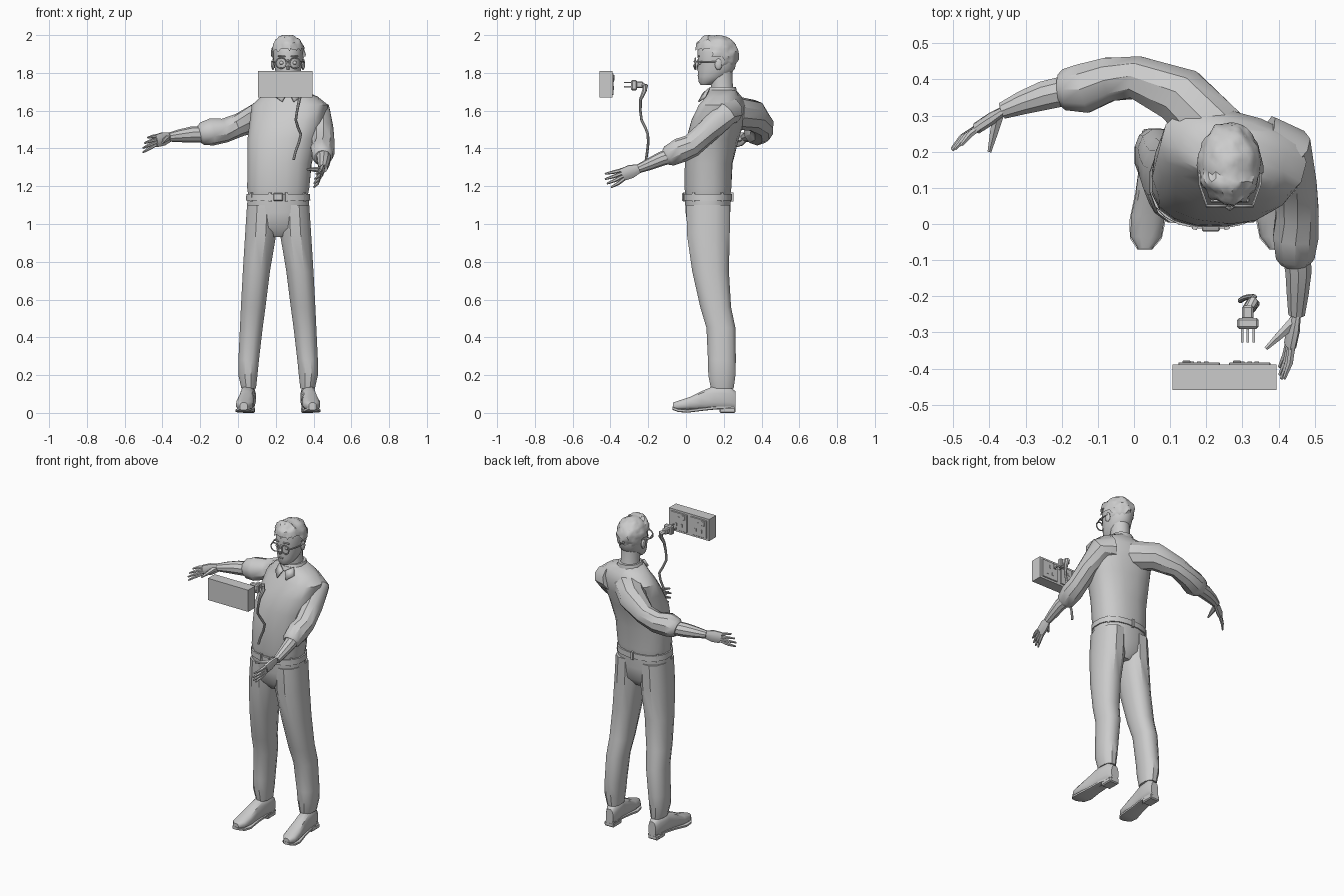
import bpy, bmesh, math
from mathutils import Vector, Matrix, noise

cube = bpy.data.objects.get("Cube")
if cube:
    bpy.data.objects.remove(cube)

grey = bpy.data.materials.new("plain_grey")
grey.use_nodes = True
tone = (0.6, 0.6, 0.6, 1)
grey.diffuse_color = tone
grey.node_tree.nodes["Principled BSDF"].inputs["Base Color"].default_value = tone
parts = []


def register(ob, name):
    ob.name = name
    ob.data.materials.append(grey)
    parts.append(ob)
    return ob


def finish(bm, name):
    bmesh.ops.recalc_face_normals(bm, faces=bm.faces)
    me = bpy.data.meshes.new(name)
    bm.to_mesh(me)
    bm.free()
    ob = bpy.data.objects.new(name, me)
    bpy.context.collection.objects.link(ob)
    return register(ob, name)


def ring(c, u, v, a, b, n, p):
    """Rounded outline around c; a power p under 1 makes it boxier."""
    out = []
    for i in range(n):
        t = math.tau * (i + 0.5) / n
        cs, sn = math.cos(t), math.sin(t)
        out.append(Vector(c) + u * math.copysign(abs(cs) ** p, cs) * a
                   + v * math.copysign(abs(sn) ** p, sn) * b)
    return out


def loft(name, rings):
    bm = bmesh.new()
    rows = [[bm.verts.new(p) for p in r] for r in rings]
    n = len(rows[0])
    for lo, hi in zip(rows, rows[1:]):
        for i in range(n):
            j = (i + 1) % n
            bm.faces.new((lo[i], lo[j], hi[j], hi[i]))
    bm.faces.new(rows[0])
    bm.faces.new(rows[-1])
    return finish(bm, name)


def stack(name, levels, n=14, p=0.85):
    """Horizontal sections: z, x, y, half width, half depth, twist in degrees."""
    rings = []
    for z, x, y, a, b, *twist in levels:
        r = Matrix.Rotation(math.radians(twist[0] if twist else 0), 3, 'Z')
        rings.append(ring((x, y, z), r @ Vector((1, 0, 0)), r @ Vector((0, 1, 0)), a, b, n, p))
    return loft(name, rings)


def tube(name, pts, radii, n=8, flat=1.0, ref=(0, 0, 1), p=1):
    """Sections across a path; flat scales them at right angles to ref."""
    pts = [Vector(q) for q in pts]
    rings = []
    for i, q in enumerate(pts):
        t = (pts[min(i + 1, len(pts) - 1)] - pts[max(i - 1, 0)]).normalized()
        u = t.cross(Vector(ref)).normalized()
        rings.append(ring(q, u, u.cross(t), radii[i] * flat, radii[i], n, p))
    return loft(name, rings)


def box(name, c, size, bevel=0):
    bm = bmesh.new()
    bmesh.ops.create_cube(bm, size=1, matrix=Matrix.Translation(c) @ Matrix.Diagonal((*size, 1)))
    if bevel:
        bmesh.ops.bevel(bm, geom=bm.edges[:], offset=bevel, segments=1, affect='EDGES')
    return finish(bm, name)


def blob(name, c, size, sub=2):
    bm = bmesh.new()
    bmesh.ops.create_icosphere(bm, subdivisions=sub, radius=1,
                               matrix=Matrix.Translation(c) @ Matrix.Diagonal((*size, 1)))
    return finish(bm, name)


# Shirt, twisted so that the right shoulder swings back
stack("shirt", [
    (1.15, .212, .116, .16, .12), (1.19, .213, .116, .167, .126), (1.32, .22, .12, .172, .127, -2),
    (1.45, .238, .14, .188, .137, -7), (1.55, .262, .17, .2, .135, -13),
    (1.63, .275, .195, .205, .115, -15), (1.675, .272, .2, .15, .09, -12), (1.71, .265, .19, .072, .075)], 16)
stack("collar", [(1.68, .265, .188, .085, .085), (1.725, .265, .195, .066, .072)], 12)

# Collar flaps
for s in (-1, 1):
    bm = bmesh.new()
    q = [bm.verts.new((.265 + s * dx, y, z)) for dx, y, z in
         ((.005, .095, 1.69), (.03, .07, 1.645), (.065, .105, 1.67), (.05, .125, 1.715))]
    bm.faces.new(q)
    flap = finish(bm, "collar_flap")
    flap.modifiers.new("thickness", 'SOLIDIFY').thickness = 0.008

# Trousers: hips and two mirrored legs
MID = .2125
stack("trouser_hips", [(.93, MID, .12, .05, .07), (.98, MID, .118, .15, .11),
                       (1.06, MID, .116, .17, .12), (1.155, MID, .116, .163, .125)], 16)
for s, side in ((-1, "right"), (1, "left")):
    stack(side + "_trouser_leg", [(z, MID + s * d, y, a, b) for z, d, y, a, b in (
        (1.1, .085, .118, .082, .118), (.95, .092, .118, .085, .117), (.75, .115, .13, .074, .1),
        (.56, .132, .157, .067, .084), (.45, .142, .185, .062, .079), (.28, .156, .19, .056, .076),
        (.2, .16, .19, .052, .074), (.13, .156, .192, .04, .062))], 12)
    # Shoe with sole and heel
    sections = ((.262, .026, .1), (.23, .038, .13), (.15, .038, .13), (.08, .04, .1),
                (.02, .048, .07), (-.035, .044, .052), (-.068, .02, .04))
    loft(side + "_shoe", [ring((MID + s * (.158 + (.2 - y) * .09), y, .015 + h / 2), Vector((1, 0, 0)),
                               Vector((0, 0, 1)), w, h / 2, 12, .75) for y, w, h in sections])
    loft(side + "_sole", [ring((MID + s * (.158 + (.2 - y) * .09), y, z), Vector((1, 0, 0)),
                               Vector((0, 0, 1)), w, .009, 8, .5) for y, w, z in (
        (.262, .028, .028), (.17, .038, .028), (.09, .042, .02), (.01, .052, .01),
        (-.04, .046, .013), (-.072, .02, .025))])
    box(side + "_heel", (MID + s * .156, .22, .015), (.068, .085, .03), .006)

# Belt, loops and buckle
stack("belt", [(1.125, MID, .116, .172, .13), (1.16, MID, .116, .17, .13)], 20)
for a in (35, 75, 105, 145, 215, 270, 325):
    t = math.radians(a)
    loop = box("belt_loop", (0, 0, 0), (.014, .016, .05))
    loop.location = (MID + .168 * math.cos(t), .116 - .128 * math.sin(t), 1.143)
    loop.rotation_euler.z = math.pi / 2 - t
box("belt_buckle", (MID, -.014, 1.143), (.05, .014, .042), .004)


def hand(side, wrist, knuckles, tip, spread, thumb):
    wrist, knuckles, tip, spread, thumb = map(Vector, (wrist, knuckles, tip, spread, thumb))
    tube(side + "_palm", [wrist, wrist.lerp(knuckles, .5), knuckles], (.024, .038, .036), 8, .45, spread)
    for k, reach in zip((-1, -.33, .33, 1), (.8, .96, 1, .92)):
        base = knuckles + spread * k * .75 - (knuckles - wrist) * .1
        end = knuckles + (tip - knuckles) * reach + spread * k * 1.35
        bend = base.lerp(end, .55) + (base - thumb).normalized() * .006
        tube(side + "_finger", [base, bend, end], (.0105, .0095, .005), 6)
    root = wrist.lerp(knuckles, .25)
    tube(side + "_thumb", [root, root.lerp(thumb, .55), thumb], (.018, .012, .006), 6)


# Right arm, reaching out sideways
tube("right_sleeve", [(.23, .25, 1.59), (.13, .355, 1.575), (.01, .405, 1.525), (-.07, .4, 1.495),
                      (-.14, .375, 1.487), (-.19, .372, 1.478), (-.205, .371, 1.475)],
     (.09, .083, .062, .064, .072, .06, .046), 10)
tube("right_forearm", [(-.17, .373, 1.476), (-.25, .355, 1.473), (-.31, .335, 1.467), (-.365, .313, 1.46)],
     (.044, .042, .034, .024), 10)
hand("right", (-.355, .318, 1.461), (-.435, .265, 1.44), (-.5, .205, 1.415), (.012, .006, .03), (-.4, .2, 1.43))

# Left arm, reaching forwards
tube("left_sleeve", [(.36, .23, 1.6), (.425, .205, 1.585), (.445, .12, 1.495), (.452, .03, 1.415),
                     (.448, -.03, 1.39), (.446, -.09, 1.36), (.447, -.108, 1.352)],
     (.075, .072, .062, .062, .066, .056, .042), 10)
tube("left_forearm", [(.448, -.07, 1.365), (.455, -.13, 1.345), (.453, -.19, 1.318), (.45, -.25, 1.293)],
     (.042, .038, .032, .024), 10)
hand("left", (.45, -.245, 1.295), (.432, -.335, 1.262), (.405, -.425, 1.225), (.006, -.008, .028), (.365, -.345, 1.29))

# Neck and head
HX = .265
stack("neck", [(1.67, HX, .2, .065, .066), (1.73, HX, .19, .056, .06), (1.82, HX, .185, .056, .062)], 12, 1)
stack("head", [(1.735, HX, .103, .026, .026), (1.752, HX, .118, .045, .052), (1.78, HX, .142, .061, .08),
               (1.82, HX, .16, .071, .1), (1.86, HX, .165, .077, .104), (1.91, HX, .165, .08, .106),
               (1.95, HX, .165, .072, .095), (1.98, HX, .165, .045, .06)], 16, .95)
tube("nose", [(HX, .068, 1.868), (HX, .05, 1.835), (HX, .056, 1.818)], (.008, .014, .01), 6, 1, (0, 1, 0))
box("lips", (HX, .068, 1.786), (.04, .014, .014), .005)

# Hair: a lumpy cap trimmed along the hairline
bm = bmesh.new()
bmesh.ops.create_icosphere(bm, subdivisions=4, radius=1)
for v in bm.verts:
    lump = 1 + .09 * noise.noise(v.co * 3.5) + .05 * noise.noise(v.co * 8)
    v.co = Vector((v.co.x * .089, v.co.y * .116, v.co.z * .1)) * lump + Vector((HX, .163, 1.9))
    if v.co.y < .13 and v.co.z > 1.93:
        v.co.z += .012
    v.co.z = min(v.co.z, 2.0)


def below_hairline(p):
    limit = 1.915 if p.y < .13 else (1.88 if p.y < .19 else 1.81)
    return p.z < limit + .012 * noise.noise(p * 60)


bmesh.ops.delete(bm, geom=[v for v in bm.verts if below_hairline(v.co)], context='VERTS')
finish(bm, "hair")

# Ears, eyes and round glasses
for s in (-1, 1):
    blob("ear", (HX + s * .08, .172, 1.845), (.01, .02, .031))
    blob("eye", (HX + s * .034, .075, 1.853), (.013, .011, .01))
    box("eyebrow", (HX + s * .034, .066, 1.888), (.04, .012, .008), .002)
    bpy.ops.mesh.primitive_torus_add(location=(HX + s * .037, .05, 1.852), rotation=(math.pi / 2, 0, 0),
                                     major_radius=.027, minor_radius=.004,
                                     major_segments=18, minor_segments=5)
    register(bpy.context.object, "glasses_rim")
    tube("glasses_temple", [(HX + s * .064, .052, 1.858), (HX + s * .084, .11, 1.86),
                            (HX + s * .086, .18, 1.858)], (.004,) * 3, 5)
tube("glasses_bridge", [(HX - .012, .048, 1.856), (HX, .044, 1.861), (HX + .012, .048, 1.856)], (.004,) * 3, 5)

# Double wall socket, with its outlets facing the figure
box("socket_box", (.25, -.424, 1.74), (.288, .07, .14))
for x in (.18, .32):
    box("outlet_plate", (x, -.387, 1.74), (.115, .008, .115), .002)
    box("outlet_switch", (x - .035, -.382, 1.775), (.022, .008, .03), .002)
    for dx, dz in ((0, .022), (-.02, -.02), (.02, -.02)):
        box("outlet_slot", (x + dx, -.382, 1.74 + dz), (.012, .004, .02))

# Plug and hanging cord
PX = .315
box("plug_body", (PX, -.275, 1.735), (.06, .03, .055), .006)
box("plug_neck", (PX, -.245, 1.737), (.032, .04, .036), .006)
for dx, dz in ((-.016, -.008), (.016, -.008), (0, .014)):
    box("plug_pin", (PX + dx, -.308, 1.735 + dz), (.007, .04, .007))
tube("plug_cord", [(PX, -.235, 1.735), (.33, -.215, 1.73), (.335, -.22, 1.705), (.325, -.24, 1.66),
                   (.313, -.242, 1.6), (.306, -.235, 1.55), (.318, -.215, 1.51), (.333, -.202, 1.475),
                   (.322, -.2, 1.43), (.305, -.205, 1.385), (.294, -.212, 1.34)],
     (.014, .015, .013, .009) + (.0075,) * 7, 8, 1, (1, 0, 0))

# Smooth shading with crisp creases
bpy.ops.object.select_all(action='DESELECT')
for ob in parts:
    ob.select_set(True)
bpy.context.view_layer.objects.active = parts[0]
bpy.ops.object.shade_smooth_by_angle(angle=math.radians(35))
